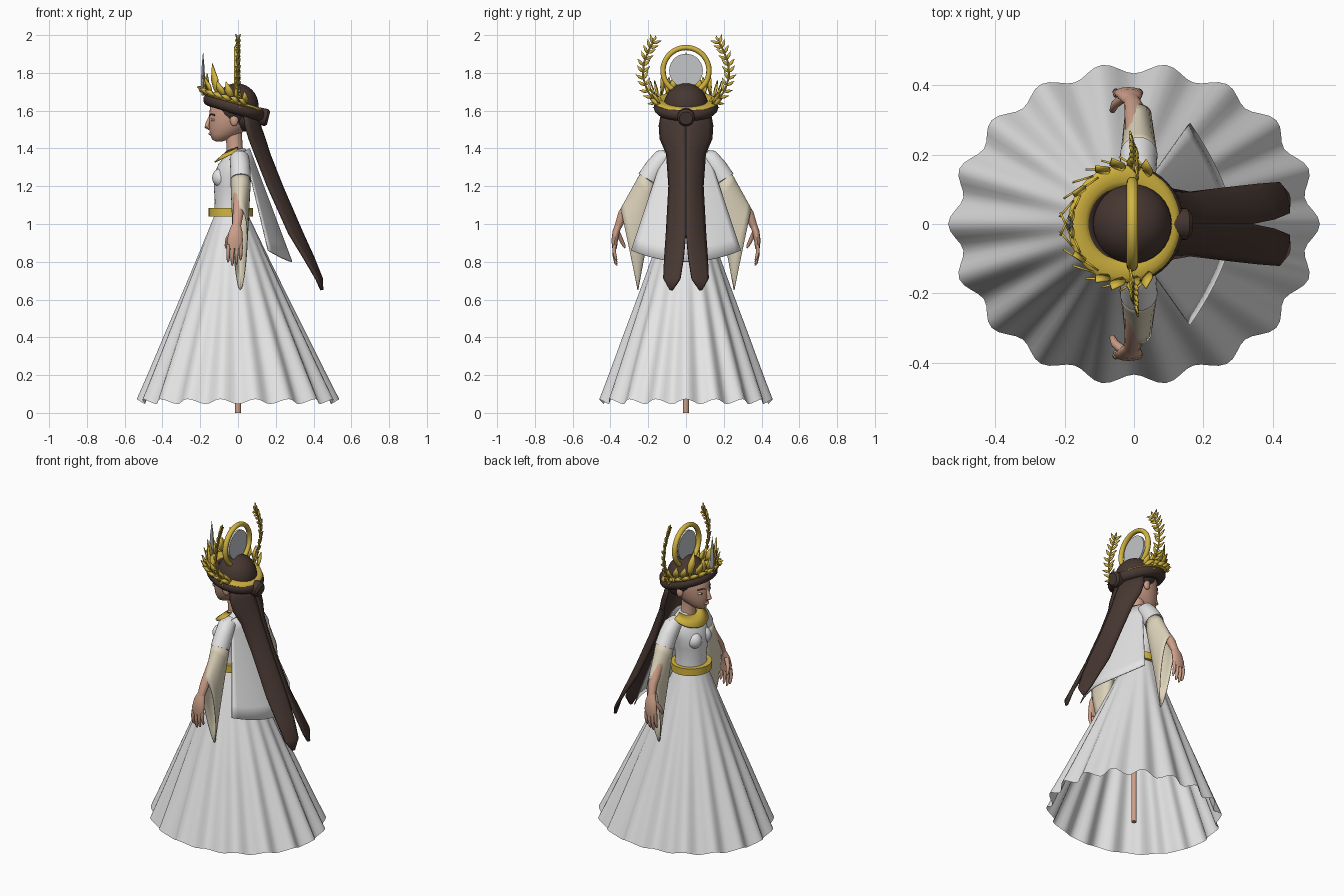
import bpy, bmesh
from math import sin, cos, pi, radians
from mathutils import Vector as V, Matrix

if "Cube" in bpy.data.objects:
    bpy.data.objects.remove(bpy.data.objects["Cube"])


def material(name, rgb):
    m = bpy.data.materials.new(name)
    m.diffuse_color = (*rgb, 1)
    m.use_nodes = True
    m.node_tree.nodes["Principled BSDF"].inputs["Base Color"].default_value = m.diffuse_color
    return m


WHITE = material("white_cloth", (0.78, 0.78, 0.78))
CREAM = material("cream_cloth", (0.72, 0.65, 0.49))
GOLD = material("gold", (0.65, 0.46, 0.05))
BROWN = material("dark_brown_hair", (0.062, 0.038, 0.031))
SKIN = material("skin", (0.62, 0.35, 0.25))
SILVER = material("silver", (0.55, 0.56, 0.57))


def finish(name, bm, mat, thick=0):
    bmesh.ops.recalc_face_normals(bm, faces=bm.faces)
    me = bpy.data.meshes.new(name)
    bm.to_mesh(me)
    bm.free()
    me.materials.append(mat)
    ob = bpy.data.objects.new(name, me)
    bpy.context.collection.objects.link(ob)
    if thick:
        so = ob.modifiers.new("thickness", 'SOLIDIFY')
        so.thickness = thick
        so.offset = 0
    bpy.ops.object.select_all(action='DESELECT')
    ob.select_set(True)
    bpy.context.view_layer.objects.active = ob
    bpy.ops.object.shade_smooth_by_angle(angle=radians(40))
    return ob


def loft(name, rows, mat, closed=True, cap=True, thick=0):
    bm = bmesh.new()
    vs = [[bm.verts.new(p) for p in r] for r in rows]
    n = len(rows[0])
    for a, b in zip(vs, vs[1:]):
        for i in range(n if closed else n - 1):
            j = (i + 1) % n
            bm.faces.new((a[i], a[j], b[j], b[i]))
    if cap and closed:
        bm.faces.new(vs[0])
        bm.faces.new(vs[-1])
    return finish(name, bm, mat, thick)


def tube_rings(path, radii, n=16, side=(1, 0, 0)):
    pts = [V(p) for p in path]
    rings = []
    for i, p in enumerate(pts):
        t = (pts[min(i + 1, len(pts) - 1)] - pts[max(i - 1, 0)]).normalized()
        u = (V(side) - t * t.dot(V(side))).normalized()
        w = t.cross(u)
        a, b = radii[i]
        rings.append([p + u * a * cos(2 * pi * k / n) + w * b * sin(2 * pi * k / n) for k in range(n)])
    return rings


def stack(name, rows, mat, n=32):
    # horizontal elliptical rings given as (z, centre x, radius x, radius y)
    return loft(name, [[V((cx + rx * cos(2 * pi * k / n), ry * sin(2 * pi * k / n), z)) for k in range(n)]
                       for z, cx, rx, ry in rows], mat)


def ball(name, c, r, mat, n=24):
    bm = bmesh.new()
    bmesh.ops.create_uvsphere(bm, u_segments=n, v_segments=n // 2, radius=1,
                              matrix=Matrix.Translation(c) @ Matrix.Diagonal((*r, 1)))
    return finish(name, bm, mat)


def ring(name, c, major, a, b, mat, rot):
    # torus with section half-sizes a (radial) and b (axial)
    rows = []
    for i in range(49):
        t = 2 * pi * i / 48
        rows.append([V(c) + rot @ V(((major + a * cos(s)) * cos(t), (major + a * cos(s)) * sin(t), b * sin(s)))
                     for s in [2 * pi * k / 12 for k in range(12)]])
    return loft(name, rows, mat, cap=False)


def leaf(bm, base, tip, width, side):
    base, tip = V(base), V(tip)
    s = V(side).normalized() * width
    pts = [base, base.lerp(tip, .25) + s * .8, base.lerp(tip, .5) + s, tip,
           base.lerp(tip, .5) - s, base.lerp(tip, .25) - s * .8]
    bm.faces.new([bm.verts.new(p) for p in pts])


# pleated skirt and the stand under it
N = 144
rows = []
for i in range(13):
    t = i / 12
    row = []
    for k in range(N):
        a = 2 * pi * k / N
        f = cos(18 * a)
        r = 1 + .035 * f * min(1, t * 1.6)
        row.append(V((-.035 * (1 - t) + (.088 + .43 * t) * r * cos(a), (.1 + .35 * t) * r * sin(a),
                      1.05 - .99 * t + .013 * f * t ** 6)))
    rows.append(row)
loft("skirt", rows, WHITE, cap=False)
stack("stand_pole", [(0, 0, .016, .016), (.95, 0, .016, .016)], SKIN, 12)

# torso, belt, collar
stack("bodice", [(1.04, -.035, .092, .1), (1.12, -.035, .088, .095), (1.2, -.035, .093, .107),
                 (1.26, -.033, .095, .118), (1.32, -.022, .08, .122), (1.37, -.003, .056, .11),
                 (1.4, -.003, .042, .06)], WHITE)
for s in (-1, 1):
    ball("bust", (-.09, s * .048, 1.245), (.047, .045, .05), WHITE)
stack("belt", [(1.04, -.038, .117, .122), (1.085, -.038, .117, .122)], GOLD, 48)
rows = []
for rx, ry, cx, z, drop in ((.05, .066, -.008, 1.402, .018), (.1, .128, -.022, 1.378, .05)):
    rows.append([V((cx + rx * cos(a), ry * sin(a), z + drop * cos(a)))
                 for a in [pi * (.45 + 1.1 * k / 24) for k in range(25)]])
loft("collar", rows, GOLD, closed=False, thick=.008)

# neck, head and face
stack("neck", [(1.36, -.012, .05, .05), (1.41, -.018, .042, .042), (1.5, -.025, .045, .045)], SKIN)
stack("head", [(1.437, -.1, .018, .018), (1.447, -.095, .042, .036), (1.475, -.068, .08, .06),
               (1.52, -.045, .108, .082), (1.57, -.035, .118, .092), (1.62, -.03, .118, .096),
               (1.66, -.025, .1, .085)], SKIN)
loft("nose", tube_rings([(-.146, 0, 1.57), (-.16, 0, 1.535), (-.165, 0, 1.515), (-.15, 0, 1.503)],
                        [(.008, .009), (.011, .012), (.013, .017), (.008, .012)], 12), SKIN)
ball("lips", (-.143, 0, 1.478), (.013, .023, .009), SKIN)
for s in (-1, 1):
    ball("ear", (-.02, s * .092, 1.55), (.022, .014, .032), SKIN)
    ball("eye", (-.129, s * .042, 1.552), (.012, .02, .008), WHITE, 16)
    ball("pupil", (-.136, s * .041, 1.552), (.007, .008, .007), BROWN, 12)
    loft("brow", tube_rings([(-.15, s * .018, 1.576), (-.143, s * .04, 1.582), (-.122, s * .063, 1.576)],
                            [(.004, .004)] * 3, 8, (0, 0, 1)), BROWN)

# hair: crown of the head, roll, bun
ball("hair_dome", (-.008, 0, 1.625), (.117, .117, .12), BROWN, 32)
ball("hair_nape", (.035, 0, 1.57), (.07, .1, .08), BROWN)
TILT = Matrix.Rotation(radians(17), 3, 'Y')
ring("hair_roll", (-.02, 0, 1.618), .135, .036, .034, BROWN, TILT)
loft("hair_bun", tube_rings([(.08, 0, 1.575), (.12, 0, 1.57), (.15, 0, 1.563), (.162, 0, 1.56)],
                            [(.042, .042), (.046, .046), (.046, .046), (.035, .035)], 24, (0, 1, 0)), BROWN)

# long split tail of hair: z, back x, half width, split gap, curl of the edge
TAIL = [(1.6, .09, .125, 0, .06), (1.52, .115, .14, 0, .075), (1.45, .14, .135, 0, .08), (1.37, .165, .1, 0, .075),
        (1.2, .232, .088, 0, .075), (.95, .34, .102, 0, .07), (.82, .4, .112, .012, .05),
        (.71, .445, .118, .03, .03), (.65, .452, .085, .07, .01)]
for s in (-1, 1):
    loft("hair_tail", [[V((x - d * (y / w) ** 2, s * y, z)) for y in [g + (w - g) * j / 6 for j in range(7)]]
                       for z, x, w, g, d in TAIL], BROWN, closed=False, thick=.014)

# cape hanging from the shoulders
rows = []
for i in range(9):
    t = i / 8
    row = []
    for j in range(21):
        q = -1 + j / 10
        x0, x1 = .06 + .225 * t, .035 + .125 * t
        row.append(V((x0 + (x1 - x0) * abs(q) ** 1.6, q * (.115 + .175 * t),
                      1.4 - .6 * t + q * q * (.06 * t - .015 * (1 - t)))))
    rows.append(row)
loft("cape", rows, WHITE, closed=False, thick=.006)

# arms
for s in (-1, 1):
    loft("upper_sleeve", tube_rings([(.005, s * .085, 1.355), (.008, s * .125, 1.345), (.012, s * .16, 1.3),
                                     (.014, s * .2, 1.235)],
                                    [(.045, .04), (.052, .052), (.053, .056), (.054, .06)], 24), WHITE)
    rows = []
    for f in [k / 6 for k in range(7)]:
        row = []
        for k in range(24):
            a = 2 * pi * k / 24
            t = (1 - cos(a)) / 2
            start = V((.014 + .052 * sin(a), s * (.242 - .09 * t), 1.265 - .065 * t))
            end = V((.012 + .047 * sin(a) * (1 - .5 * t), s * (.345 - .09 * t), 1.08 - .43 * t))
            row.append(start.lerp(end, f))
        rows.append(row)
    loft("hanging_sleeve", rows, CREAM, cap=False, thick=.004)
    loft("forearm", tube_rings([(.01, s * .2, 1.23), (.008, s * .27, 1.14), (0, s * .335, 1.05), (-.008, s * .36, .985)],
                               [(.036, .036), (.034, .034), (.028, .026), (.023, .019)]), SKIN)
    loft("palm", tube_rings([(-.008, s * .355, 1.0), (-.012, s * .37, .96), (-.016, s * .378, .91), (-.018, s * .378, .87)],
                            [(.022, .018), (.036, .019), (.042, .017), (.036, .012)]), SKIN)
    for k, length in enumerate((.08, .098, .09, .07)):
        x = -.05 + .022 * k
        loft("finger", tube_rings([(x, s * .378, .89), (x - .002, s * .381, .89 - length * .5),
                                   (x - .002, s * .372, .89 - length), (x - .002, s * .366, .878 - length)],
                                  [(.011, .01), (.01, .01), (.008, .008), (.003, .003)], 10), SKIN)
    loft("thumb", tube_rings([(-.03, s * .365, .96), (-.055, s * .345, .92), (-.062, s * .328, .885), (-.063, s * .324, .872)],
                             [(.014, .014), (.012, .012), (.009, .009), (.003, .003)], 10), SKIN)

# tilted gold crown band with upright leaves
ring("crown_band", (-.028, 0, 1.648), .138, .032, .012, GOLD, TILT)
bm = bmesh.new()
for s in (-1, 1):
    for deg, h, lean, w in ((8, .085, .01, .02), (24, .1, .0, .022), (40, .09, .02, .02), (56, .17, .0, .022),
                            (72, .09, .03, .02), (88, .1, .035, .022), (104, .085, .04, .02), (118, .07, .04, .018)):
        a = pi - s * radians(deg)
        out = V((cos(a), sin(a), 0))
        along = V((sin(a), -cos(a), 0)) * s
        base = V((-.028, 0, 1.655)) + TILT @ (out * .155)
        leaf(bm, base, base + out * lean + V((0, 0, h)) - along * (.03 if deg > 30 else 0), w, along)
        # low leaf lying along the band
        leaf(bm, base + out * .012, base + out * .03 - along * .06 + V((0, 0, .03)), .015, V((0, 0, 1)))
finish("crown_leaves", bm, GOLD, .006)

# front blade, upright ring and mirror disc
loft("front_blade", [[V((-.185 + .011 * k * cos(a), .024 * k * sin(a), z)) for a in [i * pi / 2 for i in range(4)]]
                     for z, k in ((1.68, .8), (1.76, 1), (1.83, .7), (1.912, .03))], SILVER)
SIDE = Matrix.Rotation(pi / 2, 3, 'Y')
ring("halo_ring", (-.005, 0, 1.812), .122, .014, .016, GOLD, SIDE)
loft("mirror_disc", [[V((x, .089 * cos(a), 1.812 + .089 * sin(a))) for a in [2 * pi * k / 48 for k in range(48)]]
                     for x in (-.01, .002)], SILVER)

# laurel branches either side of the ring
BRANCH = [(.11, 1.61), (.165, 1.65), (.207, 1.71), (.228, 1.78), (.224, 1.85), (.2, 1.915), (.172, 1.965)]
bm = bmesh.new()
for s in (-1, 1):
    pts = [V((0, s * y, z)) for y, z in BRANCH]
    loft("laurel_stem", tube_rings(pts, [(.005, .005)] * len(pts), 8), GOLD)
    for i in range(1, len(pts)):
        d = (pts[i] - pts[i - 1]).normalized()
        n = V((0, -d.z, d.y))
        for f in (.3, .8):
            p = pts[i - 1].lerp(pts[i], f)
            for m in (-1, 1):
                w = (d * .75 + n * m * .7).normalized()
                leaf(bm, p, p + w * .052 + V((m * .012, 0, 0)), .0085, V((0, -w.z, w.y)))
    leaf(bm, pts[-1], (0, s * .158, 2.0), .008, (0, 1, 0))
finish("laurel_leaves", bm, GOLD, .006)
